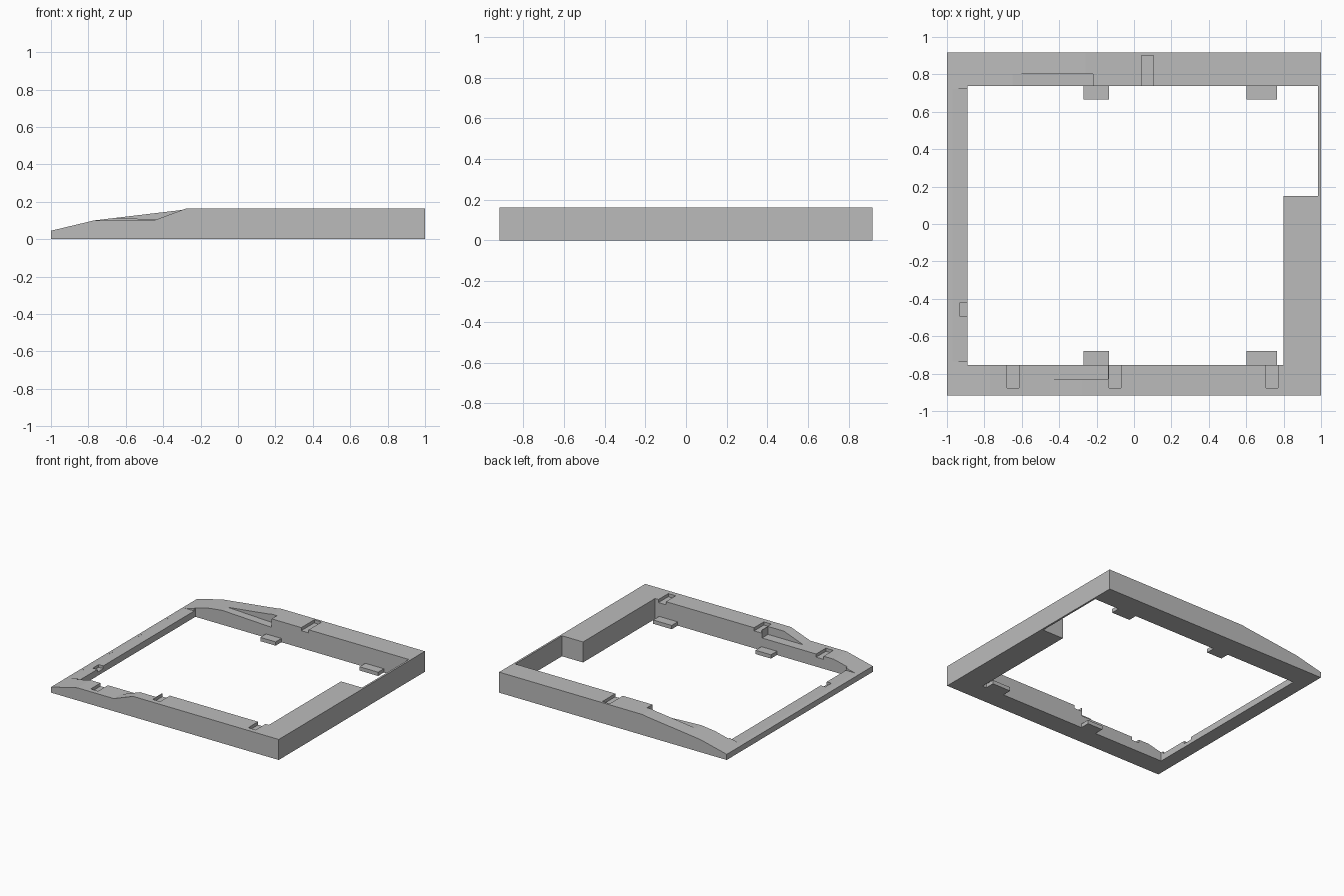
import bpy
import bmesh

default = bpy.data.objects.get("Cube")
if default:
    bpy.data.objects.remove(default, do_unlink=True)

grey = bpy.data.materials.new("plain grey")
grey.use_nodes = True
colour = (0.5, 0.5, 0.5, 1)
grey.diffuse_color = colour
grey.node_tree.nodes["Principled BSDF"].inputs["Base Color"].default_value = colour


def prism(name, points, low, high, axis="z"):
    """Extrude an outline: xy outline along z, or xz outline along y."""
    def place(p, d):
        return (p[0], p[1], d) if axis == "z" else (p[0], d, p[1])
    bm = bmesh.new()
    face = bm.faces.new([bm.verts.new(place(p, low)) for p in points])
    moved = bmesh.ops.extrude_face_region(bm, geom=[face])["geom"]
    shift = (0, 0, high - low) if axis == "z" else (0, high - low, 0)
    bmesh.ops.translate(bm, vec=shift,
                        verts=[v for v in moved if isinstance(v, bmesh.types.BMVert)])
    bmesh.ops.recalc_face_normals(bm, faces=bm.faces[:])
    mesh = bpy.data.meshes.new(name)
    bm.to_mesh(mesh)
    bm.free()
    mesh.materials.append(grey)
    obj = bpy.data.objects.new(name, mesh)
    bpy.context.collection.objects.link(obj)
    return obj


def box(name, x0, x1, y0, y1, z0, z1):
    return prism(name, [(x0, y0), (x1, y0), (x1, y1), (x0, y1)], z0, z1)


def cut(target, cutter):
    """Subtract the cutter from the target and discard it."""
    cutter.hide_render = True
    mod = target.modifiers.new("cut", "BOOLEAN")
    mod.operation = "DIFFERENCE"
    mod.solver = "EXACT"
    mod.object = cutter
    bpy.context.view_layer.objects.active = target
    bpy.ops.object.modifier_apply(modifier=mod.name)
    bpy.data.objects.remove(cutter, do_unlink=True)


TOP, SHELF, HALF = 0.163, 0.10, 0.917
INNER_BACK, INNER_FRONT, INNER_LEFT = 0.737, -0.755, -0.89

# Slab with the stepped central opening
frame = box("frame", -1, 1, -HALF, HALF, 0, TOP)
cut(frame, prism("opening", [
    (INNER_LEFT, INNER_FRONT), (0.8, INNER_FRONT), (0.8, 0.15),
    (0.985, 0.15), (0.985, INNER_BACK), (INNER_LEFT, INNER_BACK)], -0.1, 0.3))

# Sloping nose, then the different shoulders of the two side rails
cut(frame, prism("nose_slope", [
    (-1.1, 0.021), (-0.77, SHELF), (-0.77, 0.3), (-1.1, 0.3)], -1, 1, "y"))
cut(frame, prism("front_shoulder", [
    (-0.78, SHELF), (-0.45, SHELF), (-0.28, TOP), (-0.28, 0.3), (-0.78, 0.3)],
    -1, -0.7, "y"))
cut(frame, prism("back_shoulder", [
    (-0.77, SHELF), (-0.30, 0.156), (-0.26, TOP), (-0.26, 0.3), (-0.77, 0.3)],
    0.7, 1, "y"))

# Flat ledge and small catch in the thin cross rail
cut(frame, box("nose_ledge", -0.97, -0.85, -0.735, 0.722, 0.052, 0.3))
cut(frame, box("nose_catch", -0.93, -0.85, -0.495, -0.42, 0.03, 0.3))

# Long pockets in the inner edges of the side rails
cut(frame, box("front_pocket", -0.5, -0.14, -0.83, -0.7, SHELF, 0.3))
cut(frame, prism("back_pocket", [
    (-0.65, 0.114), (-0.22, 0.095), (-0.22, 0.3), (-0.65, 0.3)], 0.7, 0.803, "y"))

# Clip slots, open towards the inside
for x, surface in ((-0.68, SHELF), (-0.135, TOP), (0.705, TOP)):
    cut(frame, box("clip_slot", x, x + 0.065, -0.877, -0.7, surface - 0.025, 0.3))
cut(frame, box("clip_slot", 0.04, 0.105, 0.7, 0.9, TOP - 0.025, 0.3))

# Mounting tabs along the bottom of both side rails
for x0, x1 in ((-0.27, -0.135), (0.602, 0.765)):
    box("back_tab", x0, x1, 0.665, INNER_BACK, 0, 0.03)
    box("front_tab", x0, x1, INNER_FRONT, -0.68, 0, 0.03)
